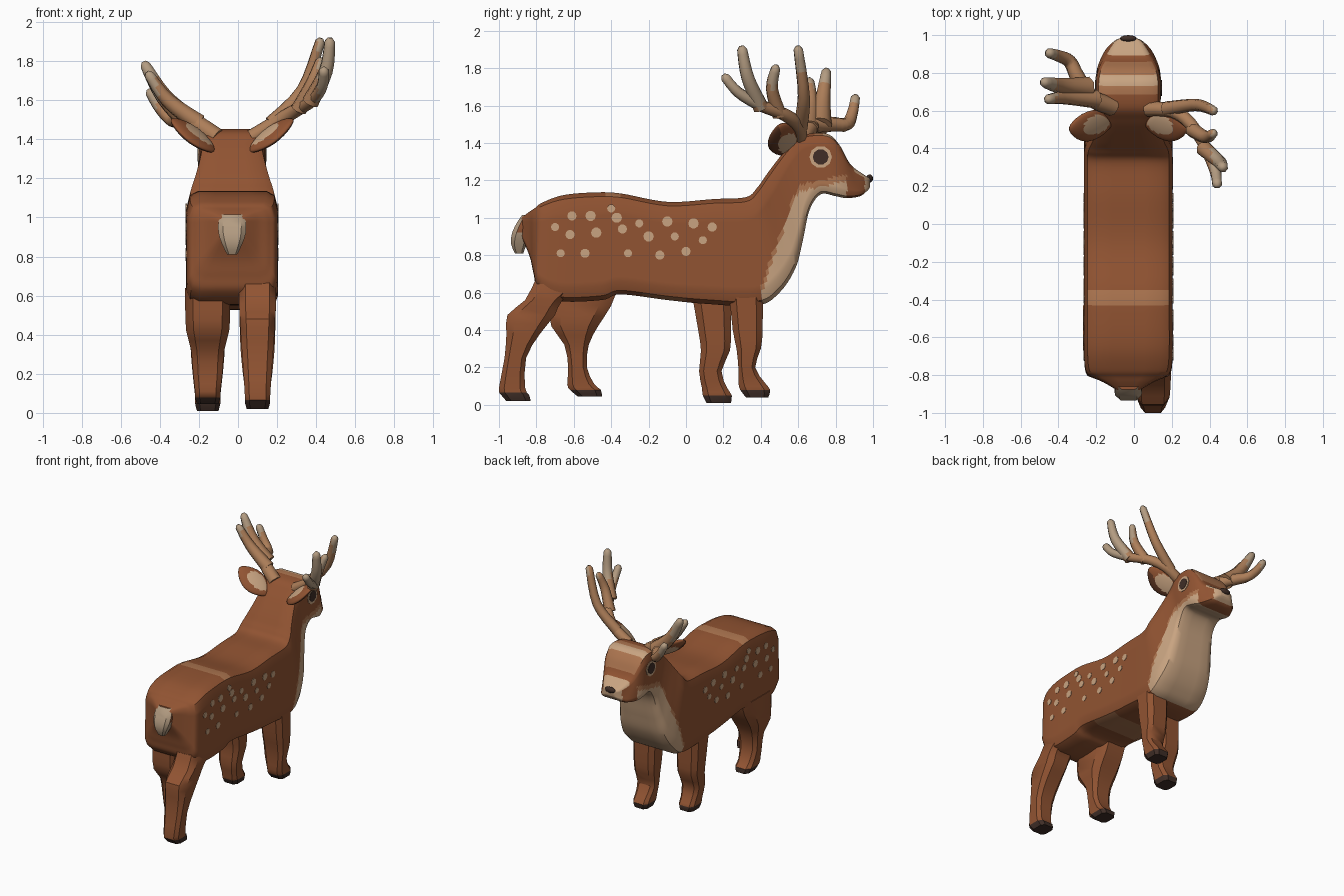
import bpy
import bmesh
import math
from mathutils import Vector, Matrix

cube = bpy.data.objects.get("Cube")
if cube:
    bpy.data.objects.remove(cube, do_unlink=True)


def material(name, r, g, b):
    m = bpy.data.materials.new(name)
    m.use_nodes = True
    m.diffuse_color = (r, g, b, 1)
    bsdf = next(n for n in m.node_tree.nodes if n.type == 'BSDF_PRINCIPLED')
    bsdf.inputs["Base Color"].default_value = (r, g, b, 1)
    bsdf.inputs["Roughness"].default_value = 0.9
    return m


COAT = material("coat brown", 0.285, 0.088, 0.032)
CREAM = material("cream fur", 0.58, 0.37, 0.22)
TAN = material("light tan", 0.42, 0.18, 0.08)
HOOF = material("hoof dark", 0.05, 0.027, 0.02)
EAR_DARK = material("ear dark brown", 0.12, 0.04, 0.018)
HORN = material("antler brown", 0.42, 0.21, 0.1)
TIP = material("antler pale", 0.45, 0.33, 0.22)
MIDLINE = -0.03


def finish(name, bm, mats, rule=None, angle=35):
    """Turn a bmesh into a shaded object, colouring faces by a rule."""
    bmesh.ops.recalc_face_normals(bm, faces=bm.faces)
    bm.normal_update()
    if rule:
        for f in bm.faces:
            f.material_index = rule(f.calc_center_median(), f.normal)
    mesh = bpy.data.meshes.new(name)
    bm.to_mesh(mesh)
    bm.free()
    for m in mats:
        mesh.materials.append(m)
    ob = bpy.data.objects.new(name, mesh)
    bpy.context.collection.objects.link(ob)
    bpy.ops.object.select_all(action='DESELECT')
    ob.select_set(True)
    bpy.context.view_layer.objects.active = ob
    bpy.ops.object.shade_smooth_by_angle(angle=math.radians(angle))


def smooth(rows, steps):
    """Catmull-Rom interpolation through rows of numbers."""
    out = []
    pts = [Vector(r) for r in rows]
    for i in range(len(pts) - 1):
        a, b, c, d = (pts[max(0, min(len(pts) - 1, i + k))] for k in (-1, 0, 1, 2))
        for s in range(steps):
            t = s / steps
            out.append(b + (c - a) * t / 2 + (a * 2 - b * 5 + c * 4 - d) * t * t / 2
                       + (b * 3 - a - c * 3 + d) * t ** 3 / 2)
    return out + [pts[-1]]


def loft(bm, rings):
    """Skin a list of closed rings and cap both ends."""
    rings = [[bm.verts.new(p) for p in ring] for ring in rings]
    n = len(rings[0])
    for a, b in zip(rings, rings[1:]):
        for i in range(n):
            j = (i + 1) % n
            bm.faces.new((a[i], a[j], b[j], b[i]))
    bm.faces.new(rings[0])
    bm.faces.new(rings[-1])


# Body, neck and head: bottom y z, top y z, half width
stations = [
    (-.88, .9, -.88, 1.0, .06), (-.835, .79, -.84, 1.03, .13),
    (-.815, .70, -.81, 1.05, .19), (-.79, .62, -.77, 1.08, .225), (-.68, .555, -.66, 1.12, .235),
    (-.45, .56, -.5, 1.135, .235), (-.35, .59, -.35, 1.13, .235), (-.1, .56, -.1, 1.085, .235),
    (.1, .54, .15, 1.1, .235), (.38, .53, .32, 1.11, .235), (.5, .6, .38, 1.16, .23),
    (.585, .73, .43, 1.23, .205), (.625, .88, .49, 1.31, .18), (.66, 1.04, .55, 1.38, .165),
    (.72, 1.125, .62, 1.44, .17), (.80, 1.115, .75, 1.45, .17), (.86, 1.105, .82, 1.39, .155),
    (.93, 1.115, .88, 1.285, .12), (.97, 1.145, .96, 1.225, .075), (.985, 1.165, .985, 1.21, .04)]
sides = [(1, .13 + .05 * k) for k in range(15)]
half = [(.36, 0), (.72, 0), (.92, .04)] + sides + [(.92, .96), (.74, 1), (.36, 1)]
section = half + [(-u, v) for u, v in reversed(half)]

rings = []
for y0, z0, y1, z1, w in smooth(stations, 6):
    rings.append([(MIDLINE + u * w, y0 + (y1 - y0) * v, z0 + (z1 - z0) * v) for u, v in section])


def throat_line(y):
    """Height below which the chest and jaw are cream."""
    if y < .6:
        return .6 + (y - .4) * 2.7
    return 1.14 + (y - .6) * .22


def body_colour(c, n):
    if .4 < c.y < .86:
        if c.z < throat_line(c.y):
            return 1
        if c.z < throat_line(c.y) + .035:
            return 2
    if c.y > .9 and (n.z > .35 or c.y > .955):
        return 1
    if n.z > .4 and .73 < c.y < .79:
        return 1
    if n.z > .4 and (.69 < c.y < .86 or -.43 < c.y < -.34):
        return 2
    if n.z < -.8 and -.25 < c.y < 0:
        return 2
    return 0


bm = bmesh.new()
loft(bm, rings)
finish("body", bm, [COAT, CREAM, TAN], body_colour)


# Legs and tail: rows of z, rear y, front y, half width
def limb(name, x, rows, mats, rule):
    bm = bmesh.new()
    rings = []
    for z, back, front, w in smooth(rows, 2):
        mid, d = (back + front) / 2, (front - back) / 2
        corners = [(1, .6), (.65, 1), (-.65, 1), (-1, .6), (-1, -.6), (-.65, -1), (.65, -1), (1, -.6)]
        rings.append([(x + u * w, mid + v * d, z) for u, v in corners])
    loft(bm, rings)
    finish(name, bm, mats, rule)


legs = {
    "hind_left_leg": (.1, [(.68, -.8, -.5, .095), (.56, -.86, -.66, .095), (.48, -.955, -.7, .09),
                           (.38, -.96, -.78, .085), (.25, -.97, -.855, .075), (.09, -1, -.86, .065),
                           (.055, -.99, -.84, .065), (.02, -.96, -.83, .055)]),
    "hind_right_leg": (-.155, [(.64, -.73, -.36, .115), (.53, -.73, -.4, .115), (.42, -.72, -.47, .11),
                               (.32, -.65, -.52, .085), (.2, -.63, -.53, .075), (.11, -.635, -.49, .065),
                               (.08, -.62, -.455, .065), (.045, -.58, -.45, .055)]),
    "front_right_leg": (-.155, [(.6, .03, .24, .095), (.4, .065, .24, .09), (.29, .08, .235, .085),
                                (.18, .07, .19, .075), (.09, .085, .22, .065),
                                (.05, .09, .245, .065), (.01, .11, .24, .055)]),
    "front_left_leg": (.1, [(.6, .23, .41, .095), (.4, .25, .41, .09), (.3, .27, .4, .085),
                            (.2, .28, .37, .075), (.12, .28, .42, .065),
                            (.08, .29, .45, .065), (.04, .32, .44, .055)])}
for name, (x, rows) in legs.items():
    limb(name, x, rows, [COAT, HOOF], lambda c, n, top=rows[-2][0]: int(c.z < top + .005))

limb("tail", MIDLINE, [(1.015, -.875, -.8, .055), (.98, -.9, -.8, .07), (.92, -.93, -.81, .07),
                       (.86, -.935, -.85, .05), (.81, -.915, -.87, .025)],
     [COAT, TIP], lambda c, n: int(n.y < -.5 or c.z < .92))


# Flank spots and eyes as thin plates on both sides
def plate(bm, side, offset, y, z, r, thick):
    place = (Matrix.Translation((MIDLINE + side * offset, y, z))
             @ Matrix.Rotation(math.pi / 2, 4, 'Y'))
    bmesh.ops.create_cone(bm, cap_ends=True, segments=10, radius1=r, radius2=r,
                          depth=thick, matrix=place)


spots = [(-.7, .95), (-.61, 1.01), (-.51, 1.01), (-.4, 1.05), (-.62, .91), (-.48, .92), (-.67, .81),
         (-.54, .81), (-.37, 1), (-.25, .97), (-.34, .94), (-.2, .9), (-.31, .81), (-.14, .8),
         (-.1, .98), (-.06, .9), (0, .82), (.04, .97), (.09, .88), (.14, .95)]
for side, label in ((1, "left"), (-1, "right")):
    bm = bmesh.new()
    for i, (y, z) in enumerate(spots):
        plate(bm, side, .235, y, z, .022 + .003 * (i % 3), .006)
    finish(label + "_flank_spots", bm, [CREAM])
    for part, r, off, mat in (("eye_ring", .06, .17, CREAM), ("eye", .042, .173, HOOF)):
        bm = bmesh.new()
        plate(bm, side, off, .72, 1.325, r, .008)
        finish(label + "_" + part, bm, [mat])

    # Ears: flattened leaves with a cream centre and dark lower rear edge
    bm = bmesh.new()
    bmesh.ops.create_uvsphere(bm, u_segments=24, v_segments=20, radius=1)
    for f in bm.faces:
        c = f.calc_center_median()
        if math.hypot(c.x + .15, c.y - .15) < .6:
            f.material_index = 1
        elif c.z < 0 and c.y < -.2:
            f.material_index = 2
    along = Vector((.8, -.08, .58)).normalized()
    across = Vector((-.2, .88, .33))
    across = (across - along * across.dot(along)).normalized()
    flat = along.cross(across)
    for v in bm.verts:
        p = v.co.copy()
        taper = 1 - .3 * p.x * p.x
        q = Vector((.2, .52, 1.42)) + along * p.x * .14 + across * p.y * .09 * taper + flat * p.z * .028
        v.co = (MIDLINE + side * q.x, q.y, q.z)
    finish(label + "_ear", bm, [COAT, CREAM, EAR_DARK])

# Nose
bm = bmesh.new()
bmesh.ops.create_uvsphere(bm, u_segments=12, v_segments=8, radius=1,
                          matrix=Matrix.Translation((MIDLINE, .982, 1.21)) @ Matrix.Diagonal((.045, .018, .022, 1)))
finish("nose", bm, [HOOF])


# Antlers: tapered tubes along a beam and its tines
def antler(name, branches):
    bm = bmesh.new()
    for pts, r0, r1 in branches:
        path = smooth(pts, 4)
        rings = []
        for i, p in enumerate(path):
            d = (path[min(i + 1, len(path) - 1)] - path[max(i - 1, 0)]).normalized()
            a = d.cross(Vector((.3, 1, .1))).normalized()
            b = d.cross(a)
            t = i / (len(path) - 1)
            r = r0 + (r1 - r0) * t
            turns = [k * math.tau / 8 for k in range(8)]
            rings.append([p + (a * math.cos(k) + b * math.sin(k)) * r for k in turns])
        tip = path[-1] + (path[-1] - path[-2]).normalized() * r1 * .7
        rings.append([tip + (q - path[-1]) * .45 for q in rings[-1]])
        loft(bm, rings)
    finish(name, bm, [HORN, TIP], lambda c, n: int(abs(c.x) > .41), 60)


antler("left_antler", [
    ([(.07, .61, 1.41), (.2, .6, 1.49), (.3, .53, 1.55), (.38, .4, 1.6), (.43, .28, 1.67), (.44, .21, 1.75)], .04, .027),
    ([(.37, .4, 1.59), (.45, .33, 1.75), (.47, .3, 1.9)], .045, .028),
    ([(.31, .5, 1.55), (.38, .46, 1.69), (.42, .48, 1.8)], .042, .025),
    ([(.17, .61, 1.48), (.33, .63, 1.65), (.42, .6, 1.9)], .04, .026)])
antler("right_antler", [
    ([(-.11, .62, 1.41), (-.23, .67, 1.49), (-.3, .78, 1.5), (-.34, .86, 1.5), (-.4, .89, 1.56), (-.45, .905, 1.64)], .05, .026),
    ([(-.25, .72, 1.49), (-.38, .73, 1.62), (-.475, .75, 1.78)], .062, .027),
    ([(-.2, .66, 1.48), (-.36, .67, 1.6), (-.455, .66, 1.73)], .05, .026)])
